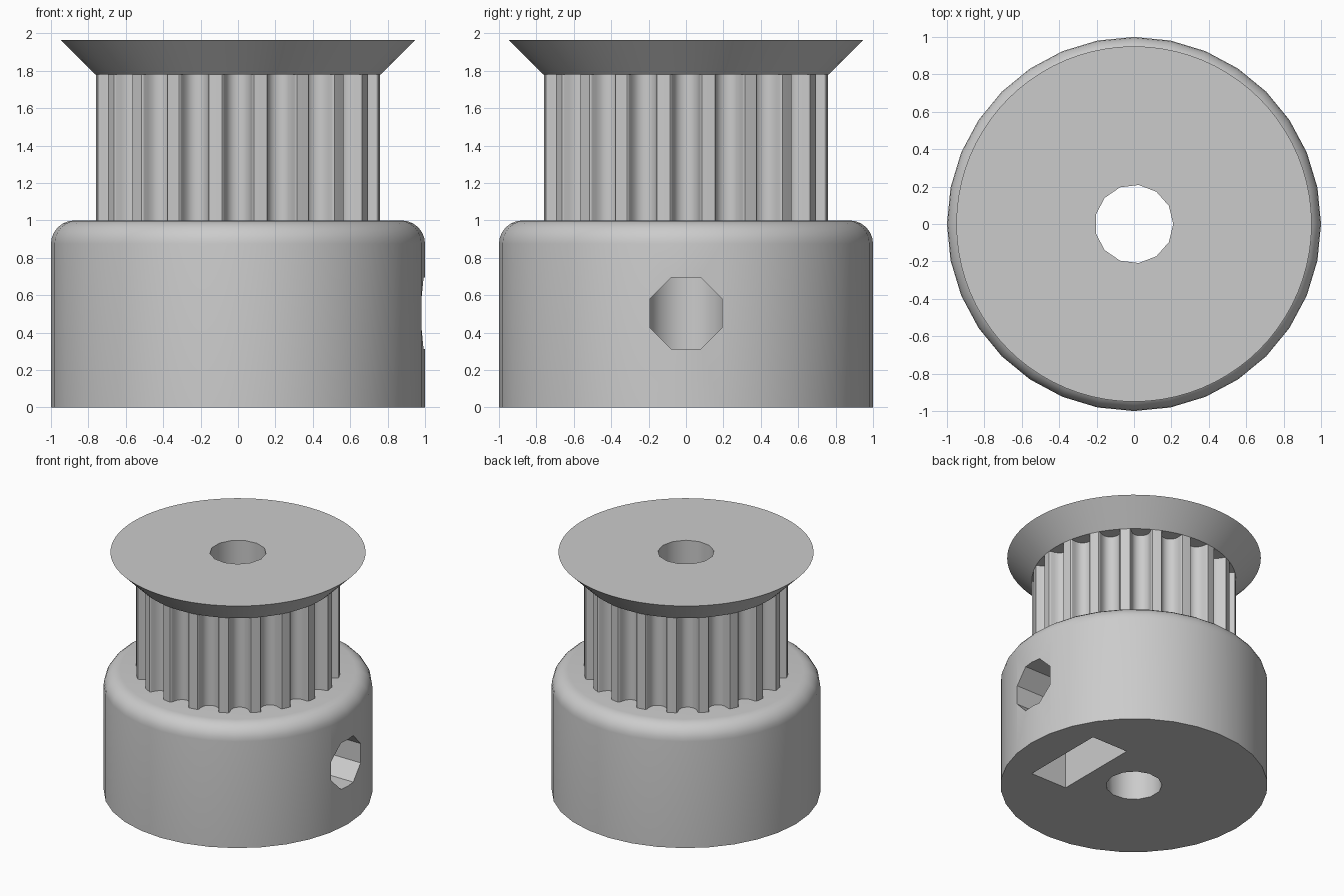
import bpy
import bmesh
from math import sin, cos, pi, tau
from mathutils import Vector, Matrix

default_cube = bpy.data.objects.get("Cube")
if default_cube:
    bpy.data.objects.remove(default_cube, do_unlink=True)

metal = bpy.data.materials.new("plain grey")
metal.use_nodes = True
GREY = (0.6, 0.6, 0.6, 1)
metal.diffuse_color = GREY
metal.node_tree.nodes["Principled BSDF"].inputs["Base Color"].default_value = GREY


def loft(name, rings):
    """Closed solid through rings of equal point count."""
    bm = bmesh.new()
    loops = [[bm.verts.new(p) for p in ring] for ring in rings]
    n = len(loops[0])
    for low, high in zip(loops, loops[1:]):
        for i in range(n):
            j = (i + 1) % n
            bm.faces.new((low[i], low[j], high[j], high[i]))
    bm.faces.new(loops[0][::-1])
    bm.faces.new(loops[-1])
    bmesh.ops.recalc_face_normals(bm, faces=bm.faces)
    mesh = bpy.data.meshes.new(name)
    bm.to_mesh(mesh)
    bm.free()
    mesh.materials.append(metal)
    obj = bpy.data.objects.new(name, mesh)
    bpy.context.collection.objects.link(obj)
    return obj


def circle(radius, sides, turn=0):
    return [(radius * cos(tau * i / sides + turn), radius * sin(tau * i / sides + turn))
            for i in range(sides)]


def lathe(name, profile, sides):
    return loft(name, [[(x, y, z) for x, y in circle(r, sides)] for r, z in profile])


def prism_x(name, outline, start, end):
    return loft(name, [[(x, y, z) for y, z in outline] for x in (start, end)])


def cut(obj, cutters):
    bpy.context.view_layer.objects.active = obj
    for cutter in cutters:
        mod = obj.modifiers.new("cut", 'BOOLEAN')
        mod.operation = 'DIFFERENCE'
        mod.solver = 'EXACT'
        mod.object = cutter
        bpy.ops.object.modifier_apply(modifier=mod.name)


# Hub with a rounded top rim
RIM = 0.125
arc = [(1 - RIM + RIM * cos(a), 1 - RIM + RIM * sin(a))
       for a in (pi / 2 * i / 6 for i in range(7))]
hub = lathe("hub", [(1, 0)] + arc, 32)

# Toothed drum: rounded grooves around a cylinder
TEETH, DRUM = 20, 0.764
half_groove = [(0.085, 0), (0.078, 0.006), (0.074, 0.018), (0.07, 0.038),
               (0.06, 0.065), (0.045, 0.084), (0.024, 0.096)]
groove = [(-w, d) for w, d in half_groove] + [(0, 0.1)] + half_groove[::-1]
mouth = (DRUM ** 2 - half_groove[0][0] ** 2) ** 0.5
drum_outline = []
for i in range(TEETH):
    spin = Matrix.Rotation(tau * i / TEETH, 2)
    drum_outline += [spin @ Vector((mouth - d, w)) for w, d in groove]
    drum_outline.append(Matrix.Rotation(tau * (i + 0.5) / TEETH, 2) @ Vector((DRUM, 0)))
drum = loft("toothed_drum", [[(x, y, z) for x, y in drum_outline] for z in (1, 1.78)])

# Flared retaining flange
flange = lathe("retaining_flange", [(DRUM, 1.78), (0.95, 1.966)], 80)

# Shaft bore, screw hole and nut slot
bore = lathe("bore_cutter", [(0.21, -0.5), (0.21, 2.5)], 13)
screw = prism_x("screw_cutter", [(y, z + 0.503) for y, z in circle(0.207, 8, pi / 8)], 0, 1.3)
slot_outline = [(-0.356, -0.2), (0.356, -0.2), (0.356, 0.737), (0, 0.944), (-0.356, 0.737)]
slot = prism_x("nut_slot_cutter", slot_outline, 0.37, 0.70)

cut(hub, [bore, slot, screw])
cut(drum, [bore])
cut(flange, [bore])
for cutter in (bore, screw, slot):
    bpy.data.objects.remove(cutter, do_unlink=True)

# Smooth the curved walls and keep the edges crisp
bpy.ops.object.select_all(action='DESELECT')
for part in (hub, drum, flange):
    part.select_set(True)
bpy.context.view_layer.objects.active = hub
bpy.ops.object.shade_smooth_by_angle(angle=pi / 6)
